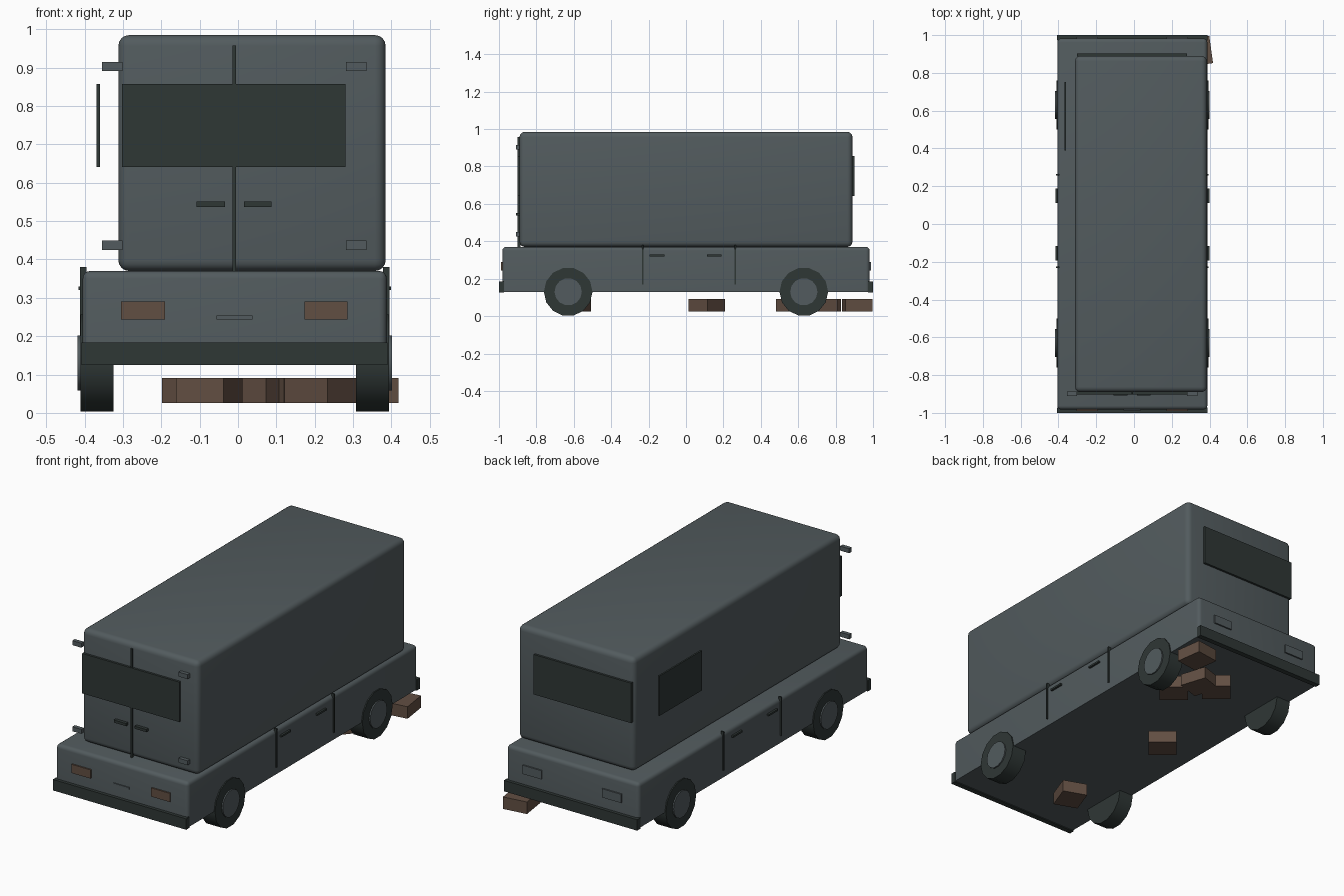
import bpy, bmesh, math
from mathutils import Matrix, Vector

cube = bpy.data.objects.get("Cube")
if cube:
    bpy.data.objects.remove(cube)


def material(name, rgb):
    m = bpy.data.materials.new(name)
    m.use_nodes = True
    m.diffuse_color = (*rgb, 1)
    m.node_tree.nodes["Principled BSDF"].inputs["Base Color"].default_value = (*rgb, 1)
    return m


GREY = material("slate grey", (0.085, 0.105, 0.112))
DARK = material("dark green grey", (0.028, 0.038, 0.036))
BROWN = material("dull brown", (0.12, 0.077, 0.055))


def finish(bm, name, mat, smooth=False):
    mesh = bpy.data.meshes.new(name)
    bmesh.ops.recalc_face_normals(bm, faces=bm.faces)
    bm.to_mesh(mesh)
    bm.free()
    ob = bpy.data.objects.new(name, mesh)
    bpy.context.collection.objects.link(ob)
    mesh.materials.append(mat)
    if smooth:
        bpy.context.view_layer.objects.active = ob
        ob.select_set(True)
        bpy.ops.object.shade_smooth_by_angle(angle=math.radians(40))
        ob.select_set(False)
    return ob


def box(name, mat, x, y, z, bevel=0, sharp_base=False, turn=0):
    """Box from its x, y and z ranges, with optional rounding and turn about z."""
    lo, hi = Vector((x[0], y[0], z[0])), Vector((x[1], y[1], z[1]))
    bm = bmesh.new()
    place = (Matrix.Translation((lo + hi) / 2) @ Matrix.Rotation(math.radians(turn), 4, "Z")
             @ Matrix.Diagonal((*(hi - lo), 1)))
    bmesh.ops.create_cube(bm, size=1, matrix=place)
    if bevel:
        middle = (z[0] + z[1]) / 2
        edges = [e for e in bm.edges
                 if not sharp_base or max(v.co.z for v in e.verts) > middle]
        bmesh.ops.bevel(bm, geom=edges, offset=bevel, segments=4, profile=0.5, affect="EDGES")
    return finish(bm, name, mat, bevel > 0)


def disc(name, mat, radius, x, y, z, sides):
    """Cylinder lying along x."""
    bm = bmesh.new()
    place = Matrix.Translation((sum(x) / 2, y, z)) @ Matrix.Rotation(math.pi / 2, 4, "Y")
    bmesh.ops.create_cone(bm, cap_ends=True, segments=sides, radius1=radius, radius2=radius,
                          depth=abs(x[1] - x[0]), matrix=place)
    return finish(bm, name, mat, True)


# Body shells
SIDES = {"right": (-0.405, -1), "left": (0.388, 1)}
box("lower_body", GREY, (-0.405, 0.388), (-0.982, 0.982), (0.13, 0.37), 0.02, True)
box("upper_body", GREY, (-0.312, 0.385), (-0.89, 0.89), (0.37, 0.985), 0.028)

# Bumpers, lamps and windows at both ends
for end, s in (("front", -1), ("back", 1)):
    def depth(a, b):
        return sorted((s * a, s * b))
    box(end + "_bumper", DARK, (-0.408, 0.39), depth(0.972, 1), (0.125, 0.184))
    for side, x in (("right", (-0.305, -0.19)), ("left", (0.173, 0.285))):
        box(f"{end}_{side}_lamp", BROWN if s < 0 else GREY, x, depth(0.975, 0.99), (0.243, 0.29))
    box(end + "_window", DARK, (-0.302, 0.28), depth(0.886, 0.902), (0.641, 0.857))

# Front doors: centre seam, handles, hinges and latch
box("front_door_seam", DARK, (-0.014, -0.005), (-0.9, -0.885), (0.37, 0.958))
box("front_latch", GREY, (-0.056, 0.038), (-0.987, -0.975), (0.244, 0.254))
for side, hinge_x, handle_x in (("right", (-0.355, -0.301), (-0.108, -0.034)),
                                ("left", (0.281, 0.335), (0.016, 0.087))):
    box(f"front_{side}_handle", DARK, handle_x, (-0.908, -0.885), (0.537, 0.551))
    for level, z in (("lower", 0.437), ("upper", 0.903)):
        box(f"front_{side}_{level}_hinge", GREY, hinge_x, (-0.91, -0.888), (z - 0.012, z + 0.012))

# Side window standing off the right wall
box("side_window", DARK, (-0.369, -0.36), (0.39, 0.752), (0.641, 0.857))

# Side door seams, handles and wheels
for side, (wall, s) in SIDES.items():
    def reach(a, b):
        return sorted((wall + s * a, wall + s * b))
    for place, y in (("front", -0.23), ("back", 0.262)):
        box(f"{side}_{place}_side_seam", DARK, reach(-0.01, 0.007), (y - 0.004, y + 0.004),
            (0.17, 0.38))
    for place, y in (("front", -0.155), ("back", 0.15)):
        box(f"{side}_{place}_side_handle", DARK, reach(-0.01, 0.011), (y - 0.039, y + 0.039),
            (0.32, 0.33))
    for place, y in (("front", -0.63), ("back", 0.63)):
        disc(f"{side}_{place}_tyre", DARK, 0.13, reach(-0.08, 0.006), y, 0.13, 14)
        disc(f"{side}_{place}_hub", GREY, 0.073, reach(-0.02, 0.013), y, 0.13, 14)

# Loose bricks under the body
BRICKS = ((-0.075, -0.6, -20), (-0.1, 0.11, 50), (0.22, 0.58, 50),
          (0.16, 0.72, 18), (0.06, 0.73, 50), (0.343, 0.915, 8))
for i, (x, y, turn) in enumerate(BRICKS, 1):
    box(f"brick_{i}", BROWN, (x - 0.066, x + 0.066), (y - 0.073, y + 0.073), (0.026, 0.091), turn=turn)
